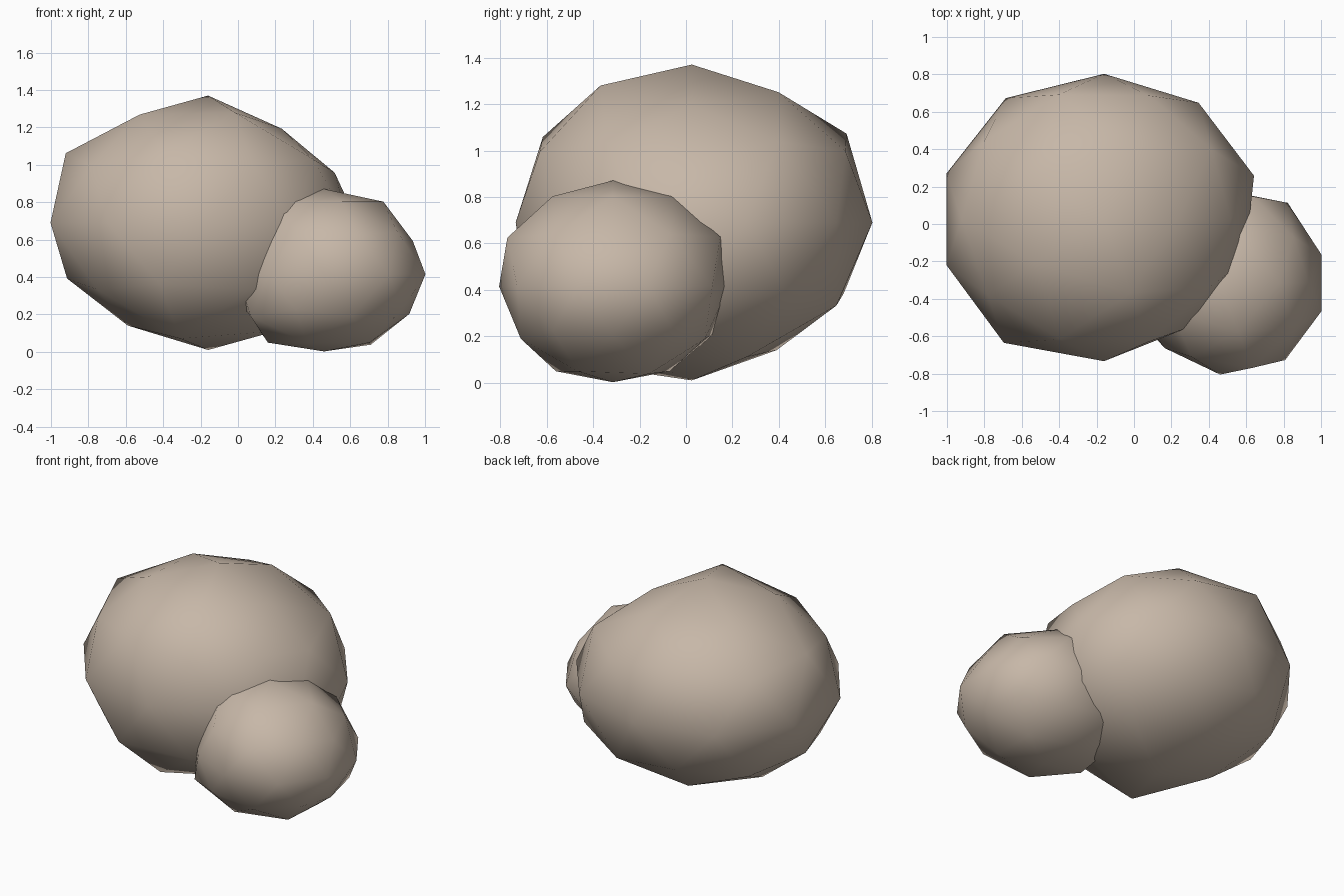
import bpy, bmesh
from math import radians, cos, sin, sqrt
from mathutils import Vector

cube = bpy.data.objects.get("Cube")
if cube:
    bpy.data.objects.remove(cube, do_unlink=True)

# Warm grey stone
stone = bpy.data.materials.new("warm_grey_stone")
stone.use_nodes = True
colour = (0.57, 0.475, 0.39, 1)
stone.diffuse_color = colour
bsdf = next(n for n in stone.node_tree.nodes if n.type == "BSDF_PRINCIPLED")
bsdf.inputs["Base Color"].default_value = colour
bsdf.inputs["Roughness"].default_value = 0.9


def boulder(name, centre, size, bumps):
    """Low-poly ball; each bump is (azimuth, height, radial factor)."""
    bm = bmesh.new()
    bmesh.ops.create_icosphere(bm, subdivisions=2, radius=1)
    rest = {v: v.co.copy() for v in bm.verts}
    for azimuth, h, factor in bumps:
        a, r = radians(azimuth), sqrt(max(0, 1 - h * h))
        aim = Vector((r * cos(a), r * sin(a), h))
        vert = min(rest, key=lambda v: (rest[v] - aim).length)
        vert.co = rest[vert] * factor
    for v in bm.verts:
        v.co = Vector(c + s * p for c, s, p in zip(centre, size, v.co))
    mesh = bpy.data.meshes.new(name)
    bm.to_mesh(mesh)
    bm.free()
    mesh.materials.append(stone)
    obj = bpy.data.objects.new(name, mesh)
    bpy.context.collection.objects.link(obj)
    bpy.ops.object.select_all(action="DESELECT")
    obj.select_set(True)
    bpy.context.view_layer.objects.active = obj
    bpy.ops.object.shade_smooth_by_angle(angle=radians(35))
    return obj


# Heights of the vertex rings on the ball
RING, MID, CAP = 0.447, 0.526, 0.85

# Large boulder
boulder("large_boulder", (-0.16, 0.025, 0.69), (0.86, 0.77, 0.68), [
    (18, 0, 0.98), (-18, 0, 0.92), (-54, 0, 0.92), (90, 0, 1.01),
    (-90, 0, 0.985), (126, 0, 1.04), (-126, 0, 1.06), (162, 0, 1.03),
    (-162, 0, 1.03),
    (0, RING, 0.88), (72, RING, 1.01), (144, RING, 1.03),
    (36, MID, 0.97), (-36, MID, 0.95),
    (180, MID, 1.04), (108, MID, 1.07), (-108, MID, 1.03),
    (0, CAP, 0.87), (72, CAP, 0.97), (-72, CAP, 1.02), (144, CAP, 0.97),
    (180, -RING, 0.98), (-108, -RING, 1.08),
    (180, -CAP, 0.95), (108, -CAP, 0.95), (-108, -CAP, 1.07),
])

# Small boulder leaning against it
boulder("small_boulder", (0.46, -0.315, 0.415), (0.57, 0.49, 0.43), [
    (54, 0, 1.08), (90, 0, 1.02), (-54, 0, 1.04), (-126, 0, 0.88),
    (-162, 0, 0.85), (0, RING, 0.93), (72, RING, 1.11), (-72, RING, 1.09),
    (-144, RING, 0.82), (108, MID, 1.05), (180, MID, 0.9), (0, -MID, 0.94),
    (108, -MID, 1.05), (180, -RING, 0.86), (-108, -RING, 0.97),
    (36, -CAP, 1.03), (0, 1, 1.06), (0, -1, 0.96),
] + [(72 * i, CAP, 1.06) for i in range(5)])
